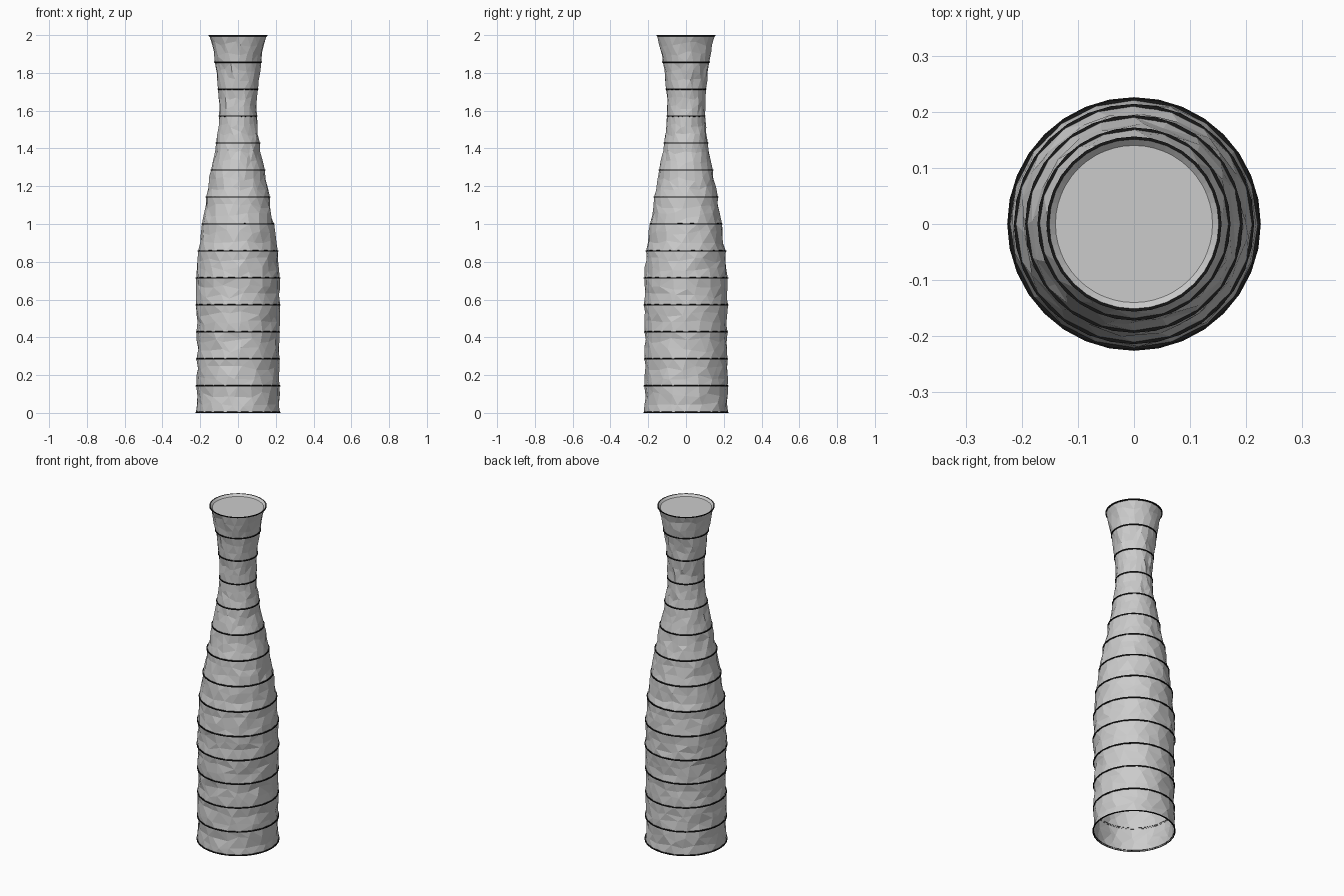
import bpy, bmesh, math, random

if "Cube" in bpy.data.objects:
    bpy.data.objects.remove(bpy.data.objects["Cube"])

random.seed(4)

# Radius at each of the 15 evenly spaced ribs, foot to lip
RADII = [.223, .221, .22, .22, .223, .221, .211, .191, .169, .142, .116, .101, .106, .123, .153]
STEP = 2 / (len(RADII) - 1)


def material(name, value):
    m = bpy.data.materials.new(name)
    m.diffuse_color = (value, value, value, 1)
    m.use_nodes = True
    m.node_tree.nodes["Principled BSDF"].inputs["Base Color"].default_value = m.diffuse_color
    return m


GREY = material("grey_glaze", .52)
BLACK = material("black_line", .008)


def lathe(name, profile, sides, mat, jitter=0.0, cap_end=False):
    """Spin (radius, z, loose) points round z; loose rows get uneven facets."""
    bm = bmesh.new()
    rows = []
    for k, (r, z, loose) in enumerate(profile):
        row = []
        for i in range(sides):
            a = 2 * math.pi * (i + 0.5 * (k % 2) * loose) / sides
            rr, zz = r, z
            if loose:
                a += random.uniform(-.3, .3) * 2 * math.pi / sides
                rr += random.uniform(-jitter, jitter)
                zz += random.uniform(-.015, .015)
            row.append(bm.verts.new((rr * math.cos(a), rr * math.sin(a), zz)))
        rows.append(row)
    for lo, hi in zip(rows, rows[1:]):
        for i in range(sides):
            j = (i + 1) % sides
            bm.faces.new((lo[i], lo[j], hi[j], hi[i]))
    if cap_end:
        bm.faces.new(rows[-1])
    else:
        bmesh.ops.triangulate(bm, faces=bm.faces[:], quad_method='SHORT_EDGE')
    mesh = bpy.data.meshes.new(name)
    bm.to_mesh(mesh)
    bm.free()
    mesh.materials.append(mat)
    obj = bpy.data.objects.new(name, mesh)
    bpy.context.collection.objects.link(obj)
    return obj


# Faceted vase wall, open underneath, slightly drawn in between the ribs
wall = []
for k, r in enumerate(RADII):
    wall.append((r, k * STEP, False))
    if k < len(RADII) - 1:
        for t in (1 / 3, 2 / 3):
            mid = r + (RADII[k + 1] - r) * t
            wall.append((mid - .003, (k + t) * STEP, True))
lathe("vase_wall", wall, 20, GREY, jitter=.005)

# Thin raised black ribs
for k, r in enumerate(RADII[1:-1], 1):
    z = k * STEP
    lathe(f"rib_{k}", [(r - .003, z - .004, False), (r + .003, z - .003, False),
                       (r + .003, z + .003, False), (r - .003, z + .004, False)], 32, BLACK)

# Black foot rim
lathe("foot_rim", [(.22, 0, False), (.226, 0, False), (.226, .005, False), (.219, .007, False)], 32, BLACK)

# Black lip line, then a shallow grey step down to the flat closing disc
lathe("lip", [(.15, 1.993, False), (.156, 1.995, False), (.156, 2, False), (.151, 2, False)], 32, BLACK)
lathe("top_disc", [(.152, 1.9995, False), (.14, 1.988, False)], 48, GREY, cap_end=True)
